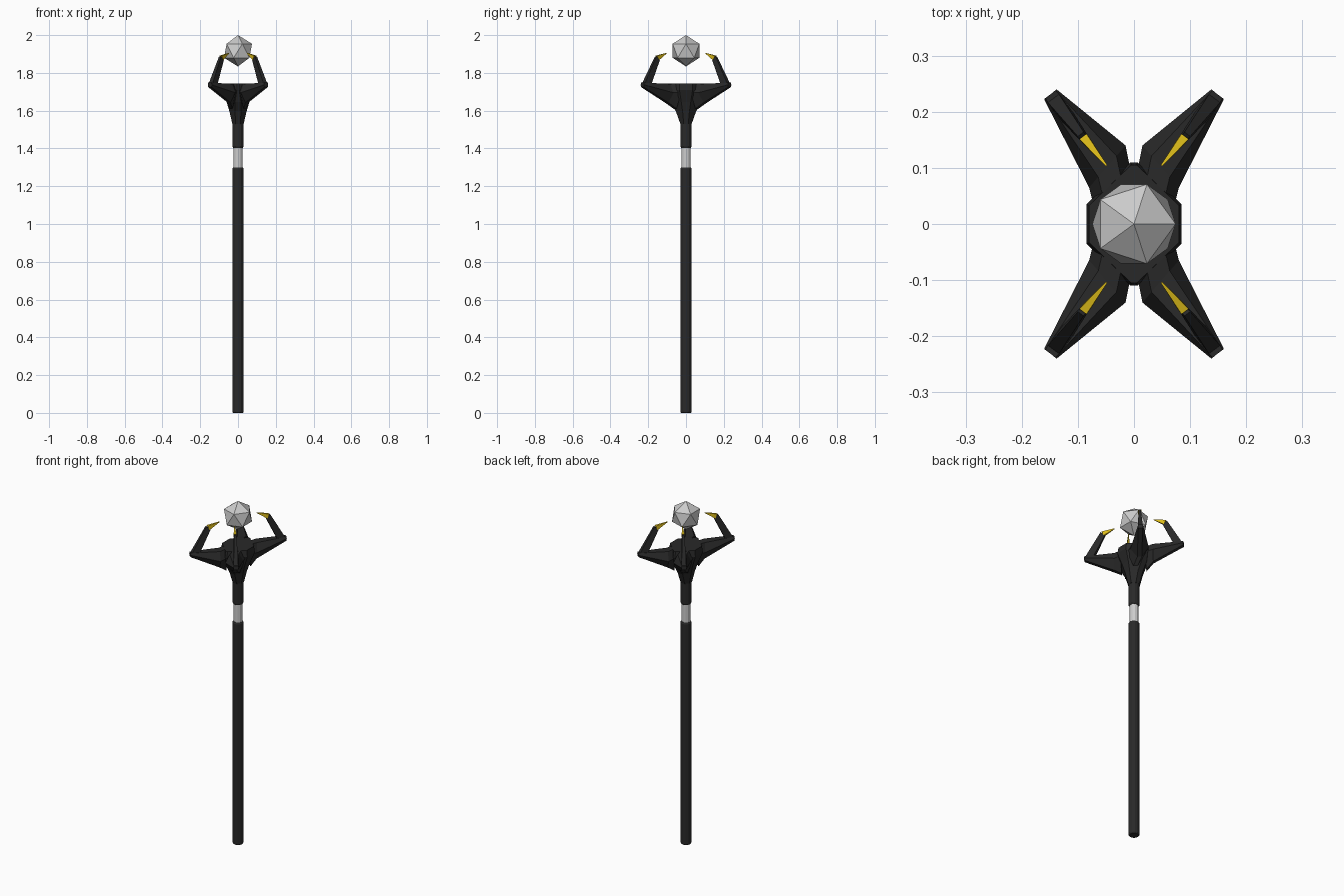
import bpy, bmesh
from math import sin, cos, pi
from mathutils import Vector as V

if "Cube" in bpy.data.objects:
    bpy.data.objects.remove(bpy.data.objects["Cube"])


def material(name, col):
    m = bpy.data.materials.new(name)
    m.diffuse_color = (*col, 1)
    m.use_nodes = True
    m.node_tree.nodes["Principled BSDF"].inputs["Base Color"].default_value = m.diffuse_color
    return m


DARK = material("black_metal", (0.022, 0.022, 0.022))
GOLD = material("gold", (0.72, 0.5, 0.01))


def loft(name, rings, mat=None, mirror=False):
    """Skin a list of equal-length point rings and cap both ends."""
    bm = bmesh.new()
    loops = [[bm.verts.new(p) for p in r] for r in rings]
    n = len(loops[0])
    for a, b in zip(loops, loops[1:]):
        for i in range(n):
            j = (i + 1) % n
            bm.faces.new((a[i], a[j], b[j], b[i]))
    bm.faces.new(loops[0][::-1])
    bm.faces.new(loops[-1])
    bmesh.ops.recalc_face_normals(bm, faces=bm.faces)
    me = bpy.data.meshes.new(name)
    bm.to_mesh(me)
    bm.free()
    ob = bpy.data.objects.new(name, me)
    bpy.context.collection.objects.link(ob)
    if mat:
        me.materials.append(mat)
    if mirror:
        mod = ob.modifiers.new("mirror", "MIRROR")
        mod.use_axis = (True, True, False)
        mod.use_mirror_merge = False
    return ob


def circle(r, z, n=12):
    return [(r * cos(2 * pi * i / n), r * sin(2 * pi * i / n), z) for i in range(n)]


def rod(name, profile, mat=None):
    return loft(name, [circle(r, z) for r, z in profile], mat)


# Shaft, pale ring and neck
rod("shaft", [(0.026, 0), (0.03, 0.006), (0.03, 1.292), (0.026, 1.3)], DARK)
rod("ring", [(0.0245, 1.295), (0.0245, 1.412)])
rod("neck", [(0.026, 1.403), (0.03, 1.411), (0.03, 1.54)], DARK)


# Flared head, longer front to back
def octagon(rx, ry, a, b, z):
    return [(rx, -b, z), (rx, b, z), (a, ry, z), (-a, ry, z),
            (-rx, b, z), (-rx, -b, z), (-a, -ry, z), (a, -ry, z)]


loft("head", [octagon(0.03, 0.03, 0.012, 0.012, 1.53),
              octagon(0.045, 0.053, 0.016, 0.018, 1.595),
              octagon(0.06, 0.085, 0.016, 0.025, 1.645),
              octagon(0.085, 0.11, 0.006, 0.035, 1.71),
              octagon(0.08, 0.105, 0.005, 0.033, 1.745)], DARK)


# Four tapering arms with six-sided sections
def arm_section(left, right, top, mid, bottom, kt=0.5, kb=0.25):
    l, r = V((*left, 0)), V((*right, 0))
    c, h = (l + r) / 2, (r - l) / 2
    pts = [(-1, mid), (-kt, top), (kt, top), (1, mid), (kb, bottom), (-kb, bottom)]
    return [c + h * k + V((0, 0, z)) for k, z in pts]


loft("arms", [arm_section((0.005, 0.09), (0.07, 0.025), 1.744, 1.70, 1.61),
              arm_section((0.015, 0.14), (0.08, 0.065), 1.742, 1.695, 1.643),
              arm_section((0.138, 0.24), (0.16, 0.222), 1.748, 1.737, 1.725, 0.8, 0.8)],
     DARK, True)


# Upright prongs and gold claws
SIDE = V((0.8, -0.6, 0))


def quad(outer, inner, w):
    o, i, s = V(outer), V(inner), SIDE * w / 2
    return [o - s, o + s, i + s, i - s]


loft("prongs", [quad((0.149, 0.231, 1.732), (0.118, 0.19, 1.742), 0.026),
                quad((0.095, 0.16, 1.888), (0.08, 0.142, 1.868), 0.013)], DARK, True)
loft("claws", [quad((0.091, 0.156, 1.891), (0.084, 0.147, 1.867), 0.016),
               quad((0.049, 0.104, 1.906), (0.049, 0.104, 1.902), 0.003)], GOLD, True)

# Faceted orb
bpy.ops.mesh.primitive_ico_sphere_add(subdivisions=1, radius=0.083, location=(0, 0, 1.917))
bpy.context.object.name = "orb"
